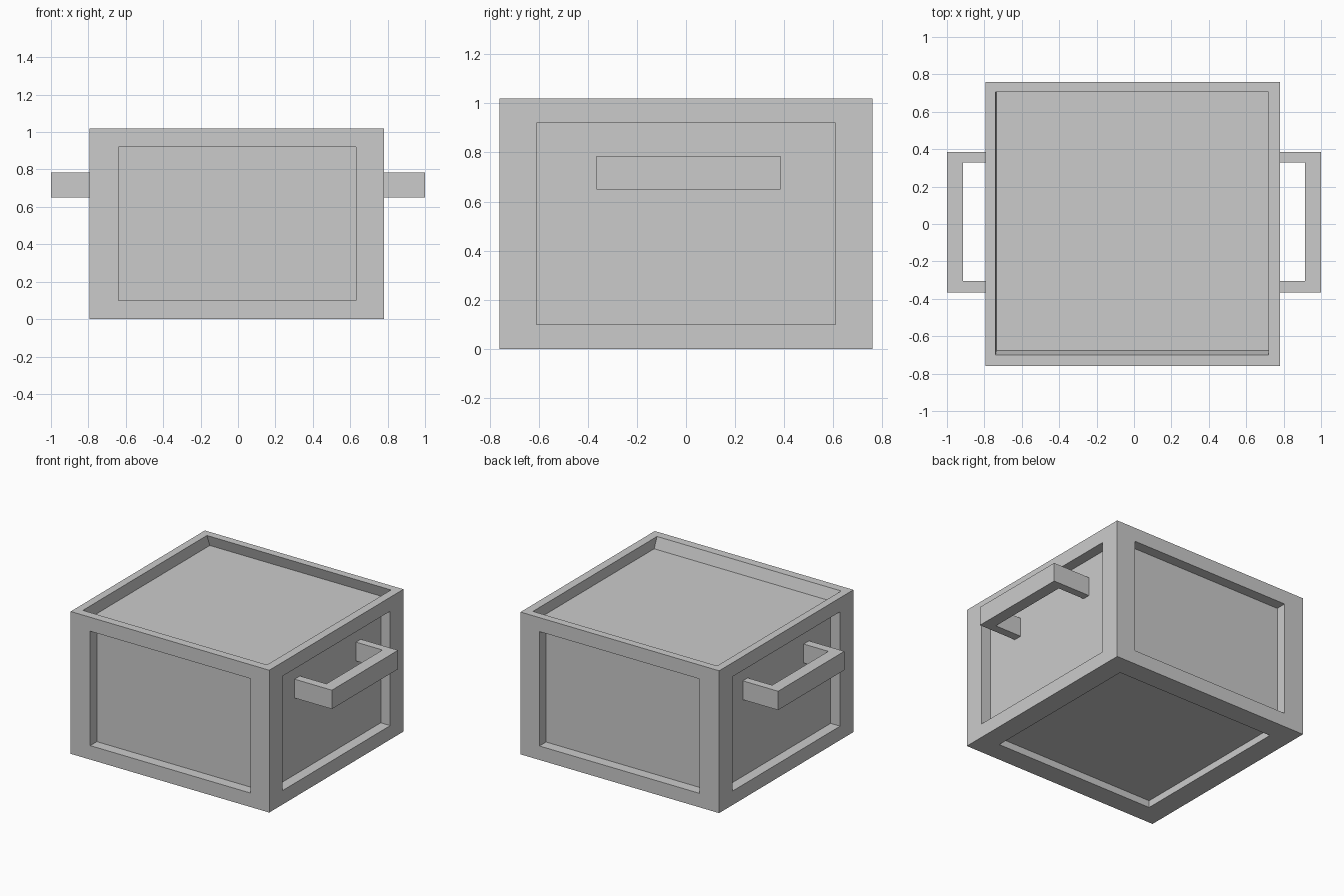
import bpy
import bmesh
from mathutils import Vector

if "Cube" in bpy.data.objects:
    bpy.data.objects.remove(bpy.data.objects["Cube"], do_unlink=True)

grey = bpy.data.materials.new("light grey")
grey.use_nodes = True
colour = (0.6, 0.6, 0.6, 1)
grey.diffuse_color = colour
grey.node_tree.nodes["Principled BSDF"].inputs["Base Color"].default_value = colour


def finish(name, bm):
    bmesh.ops.recalc_face_normals(bm, faces=bm.faces)
    mesh = bpy.data.meshes.new(name)
    bm.to_mesh(mesh)
    bm.free()
    mesh.materials.append(grey)
    obj = bpy.data.objects.new(name, mesh)
    bpy.context.collection.objects.link(obj)
    return obj


def fit(verts, low, high, axes=(0, 1, 2)):
    """Snap box-like vertices to the given bounds on the chosen axes."""
    for a in axes:
        middle = (low[a] + high[a]) / 2
        for v in verts:
            v.co[a] = low[a] if v.co[a] < middle else high[a]


# Crate body: a box with a sunken panel in every face
bm = bmesh.new()
bmesh.ops.create_cube(bm, size=2)
fit(bm.verts, (-0.795, -0.76, 0), (0.78, 0.76, 1.02), (0, 1))
for v in bm.verts:
    v.co.z = 0 if v.co.z < 0 else 1.02

panel_low, panel_high = (-0.64, -0.61, 0.10), (0.63, 0.61, 0.92)
tray_low, tray_high = (-0.74, -0.70, 0), (0.72, 0.705, 1.02)

for face in list(bm.faces):
    normal = face.normal.copy()
    face.normal_update()
    normal = face.normal.copy()
    axis = max(range(3), key=lambda a: abs(normal[a]))
    across = [a for a in range(3) if a != axis]
    top = normal.z > 0.5
    bottom = normal.z < -0.5
    bmesh.ops.inset_individual(bm, faces=[face], thickness=0.05)
    if top:
        fit(face.verts, tray_low, tray_high, across)
    else:
        fit(face.verts, panel_low, panel_high, across)
    floor = bmesh.ops.extrude_discrete_faces(bm, faces=[face])["faces"][0]
    move = normal * (-0.05 if bottom else -0.075)
    if top:
        # The tray floor sits slightly off-centre, so its walls lean
        move = Vector((0.005, 0.025, -0.08))
    bmesh.ops.translate(bm, verts=floor.verts, vec=move)
finish("crate_body", bm)


# Handles: a U-shaped outline extruded upward, one on each side
def handle(name, side):
    bm = bmesh.new()
    root, grip, tip = 0.70, 0.915, 1.0
    outline = [(root, -0.365), (tip, -0.365), (tip, 0.385), (root, 0.385),
               (root, 0.33), (grip, 0.33), (grip, -0.305), (root, -0.305)]
    face = bm.faces.new([bm.verts.new((side * x, y, 0.65)) for x, y in outline])
    extruded = bmesh.ops.extrude_face_region(bm, geom=[face])["geom"]
    lifted = [g for g in extruded if isinstance(g, bmesh.types.BMVert)]
    bmesh.ops.translate(bm, verts=lifted, vec=(0, 0, 0.135))
    finish(name, bm)


handle("left_handle", 1)
handle("right_handle", -1)
